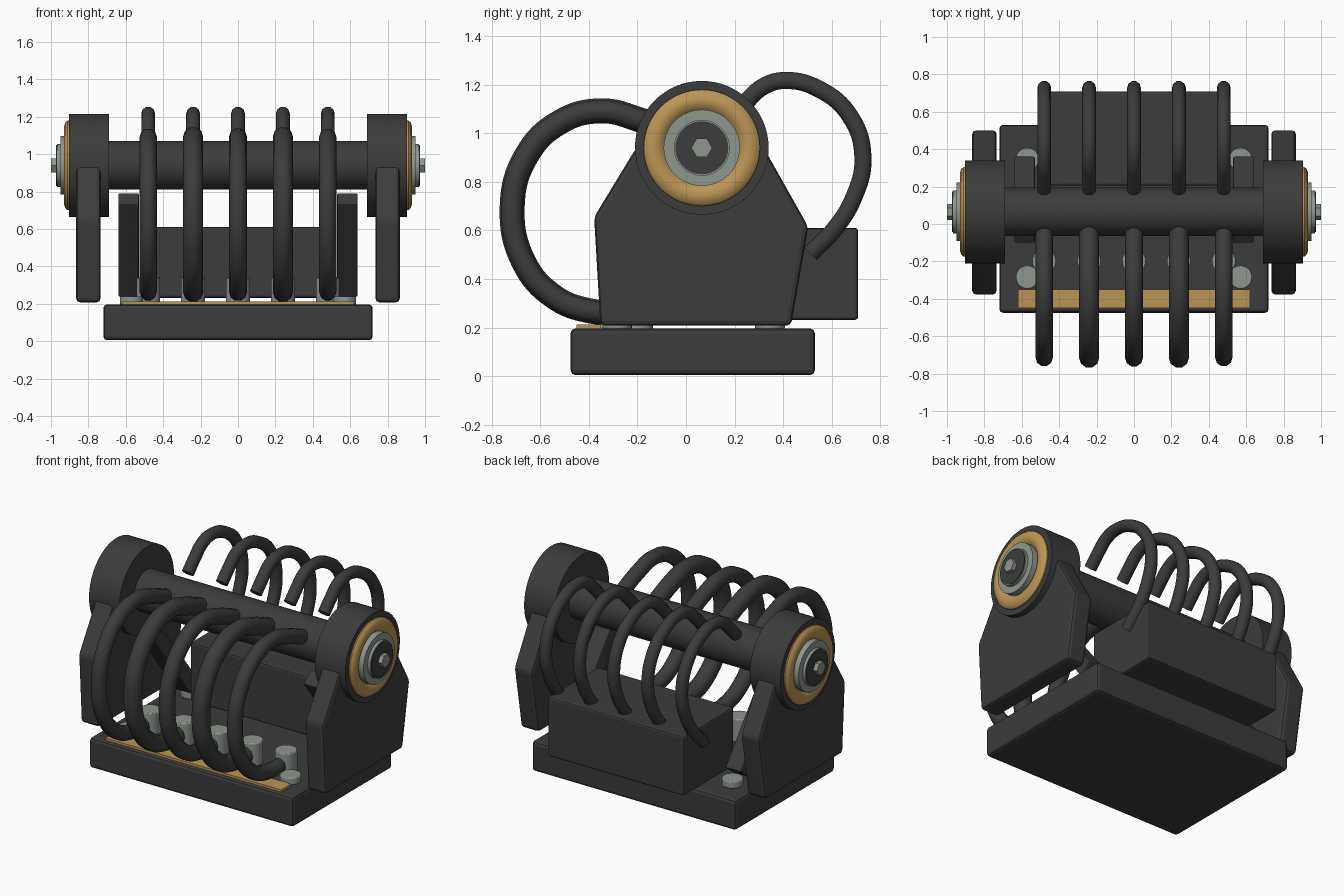
import bpy, bmesh, math
from mathutils import Matrix, Vector

cube = bpy.data.objects.get("Cube")
if cube:
    bpy.data.objects.remove(cube, do_unlink=True)


def material(name, rgb):
    m = bpy.data.materials.new(name)
    m.use_nodes = True
    color = (*rgb, 1)
    m.diffuse_color = color
    bsdf = next(n for n in m.node_tree.nodes if n.type == "BSDF_PRINCIPLED")
    bsdf.inputs["Base Color"].default_value = color
    bsdf.inputs["Roughness"].default_value = 0.6
    return m


DARK = material("dark_iron", (0.045, 0.045, 0.045))
BRASS = material("brass", (0.5, 0.3, 0.09))
STEEL = material("pale_steel", (0.27, 0.31, 0.27))


def select(obj):
    bpy.ops.object.select_all(action="DESELECT")
    obj.select_set(True)
    bpy.context.view_layer.objects.active = obj


def finish(name, bm, mat, bevel=0, smooth=False):
    bmesh.ops.recalc_face_normals(bm, faces=bm.faces)
    mesh = bpy.data.meshes.new(name)
    bm.to_mesh(mesh)
    bm.free()
    obj = bpy.data.objects.new(name, mesh)
    bpy.context.collection.objects.link(obj)
    mesh.materials.append(mat)
    if bevel:
        mod = obj.modifiers.new("soft_edges", "BEVEL")
        mod.width, mod.segments = bevel, 2
    if smooth:
        select(obj)
        bpy.ops.object.shade_smooth_by_angle(angle=math.radians(35))
    return obj


def box(name, low, high, mat, bevel=0, tilt=0):
    low, high = Vector(low), Vector(high)
    bm = bmesh.new()
    place = (Matrix.Translation((low + high) / 2) @ Matrix.Rotation(tilt, 4, "X")
             @ Matrix.Diagonal((*(high - low), 1)))
    bmesh.ops.create_cube(bm, size=1, matrix=place)
    return finish(name, bm, mat, bevel)


def cylinder(name, center, radius, length, mat, axis="Z", sides=48, bevel=0):
    turn = Matrix.Rotation(math.pi / 2, 4, "Y") if axis == "X" else Matrix()
    bm = bmesh.new()
    bmesh.ops.create_cone(bm, cap_ends=True, segments=sides, radius1=radius, radius2=radius,
                          depth=length, matrix=Matrix.Translation(center) @ turn)
    return finish(name, bm, mat, bevel, smooth=sides > 8)


def plate(name, outline, x0, x1, mat, bevel):
    # Side outline in (y, z), extruded along x
    bm = bmesh.new()
    face = bm.faces.new([bm.verts.new((x0, y, z)) for y, z in outline])
    new = bmesh.ops.extrude_face_region(bm, geom=[face])["geom"]
    verts = [v for v in new if isinstance(v, bmesh.types.BMVert)]
    bmesh.ops.translate(bm, verts=verts, vec=(x1 - x0, 0, 0))
    return finish(name, bm, mat, bevel)


def lathe_x(name, profile, side, mat):
    # Profile of (x, radius) points spun about the axle
    bm = bmesh.new()
    verts = [bm.verts.new((side * x, AXLE_Y, AXLE_Z + r)) for x, r in profile]
    edges = [bm.edges.new(pair) for pair in zip(verts, verts[1:])]
    bmesh.ops.spin(bm, geom=verts + edges, cent=(0, AXLE_Y, AXLE_Z), axis=(1, 0, 0),
                   angle=math.tau, steps=64, use_duplicate=False)
    bmesh.ops.remove_doubles(bm, verts=bm.verts, dist=0.0005)
    return finish(name, bm, mat, smooth=True)


def tube(name, x, path, radius, mat):
    curve = bpy.data.curves.new(name, "CURVE")
    curve.dimensions = "3D"
    curve.bevel_depth, curve.bevel_resolution = radius, 3
    curve.use_fill_caps = True
    curve.resolution_u = 8
    spline = curve.splines.new("BEZIER")
    spline.bezier_points.add(len(path) - 1)
    for point, (y, z) in zip(spline.bezier_points, path):
        point.co = (x, y, z)
        point.handle_left_type = point.handle_right_type = "AUTO"
    obj = bpy.data.objects.new(name, curve)
    bpy.context.collection.objects.link(obj)
    curve.materials.append(mat)
    select(obj)
    bpy.ops.object.convert(target="MESH")
    bpy.ops.object.shade_smooth_by_angle(angle=math.radians(50))


AXLE_Y, AXLE_Z = 0.065, 0.94

# Base, front strip, rear housing and axle
box("base", (-0.72, -0.475, 0.005), (0.72, 0.53, 0.197), DARK, 0.02)
box("front_strip", (-0.62, -0.45, 0.19), (0.62, -0.35, 0.212), BRASS)
box("rear_housing", (-0.48, 0.205, 0.232), (0.48, 0.708, 0.61), DARK, 0.012)
cylinder("axle", (0, AXLE_Y, AXLE_Z), 0.13, 1.42, DARK, "X")

# Side supports, braces and hubs
outline = [(-0.352, 0.208), (0.432, 0.208), (0.503, 0.615), (0.32, 0.94),
           (-0.205, 0.94), (-0.378, 0.655)]
for side, label in ((1, "left"), (-1, "right")):
    plate(label + "_support", outline, side * 0.735, side * 0.865, DARK, 0.02)
    box(label + "_brace", (side * 0.585 - 0.055, 0.08, 0.2), (side * 0.585 + 0.055, 0.18, 0.83),
        DARK, 0.008, math.radians(38))

    def disc(part, start, end, radius, mat, sides=48, bevel=0):
        cylinder(label + part, (side * (start + end) / 2, AXLE_Y, AXLE_Z), radius,
                 end - start, mat, "X", sides, bevel)

    disc("_hub", 0.69, 0.904, 0.275, DARK, 64)
    lathe_x(label + "_brass_ring", [(0.89, 0.239), (0.912, 0.239), (0.924, 0.228), (0.931, 0.205),
                                    (0.931, 0.19), (0.925, 0.17), (0.91, 0.155)], side, BRASS)
    disc("_washer", 0.89, 0.95, 0.157, STEEL)
    disc("_collar", 0.94, 0.968, 0.115, STEEL)
    disc("_cap", 0.96, 0.973, 0.109, DARK)
    disc("_hex_bolt", 0.96, 1.0, 0.043, STEEL, 6)
    # Corner bolts
    for y, end in ((-0.285, "front"), (0.345, "rear")):
        cylinder(f"{label}_{end}_bolt", (side * 0.57, y, 0.217), 0.062, 0.046, STEEL, sides=32,
                 bevel=0.006)

# Hoops and studs spaced along the axle
front_path = [(-0.03, 0.99), (-0.19, 1.055), (-0.35, 1.092), (-0.52, 1.045), (-0.655, 0.91),
              (-0.715, 0.7), (-0.665, 0.465), (-0.54, 0.325), (-0.4, 0.27), (-0.27, 0.262)]
rear_path = [(0.18, 1.06), (0.25, 1.132), (0.32, 1.193), (0.41, 1.217), (0.55, 1.18),
             (0.675, 1.07), (0.728, 0.9), (0.69, 0.735), (0.61, 0.605), (0.512, 0.505)]
for i, radius in enumerate((0.046, 0.054, 0.048, 0.054, 0.046)):
    x = (i - 2) * 0.24
    tube(f"front_hoop_{i + 1}", x, front_path, radius, DARK)
    tube(f"rear_hoop_{i + 1}", x, rear_path, 0.037, DARK)
    cylinder(f"stud_{i + 1}", (x, -0.2, 0.265), 0.064, 0.15, STEEL, sides=32, bevel=0.006)
